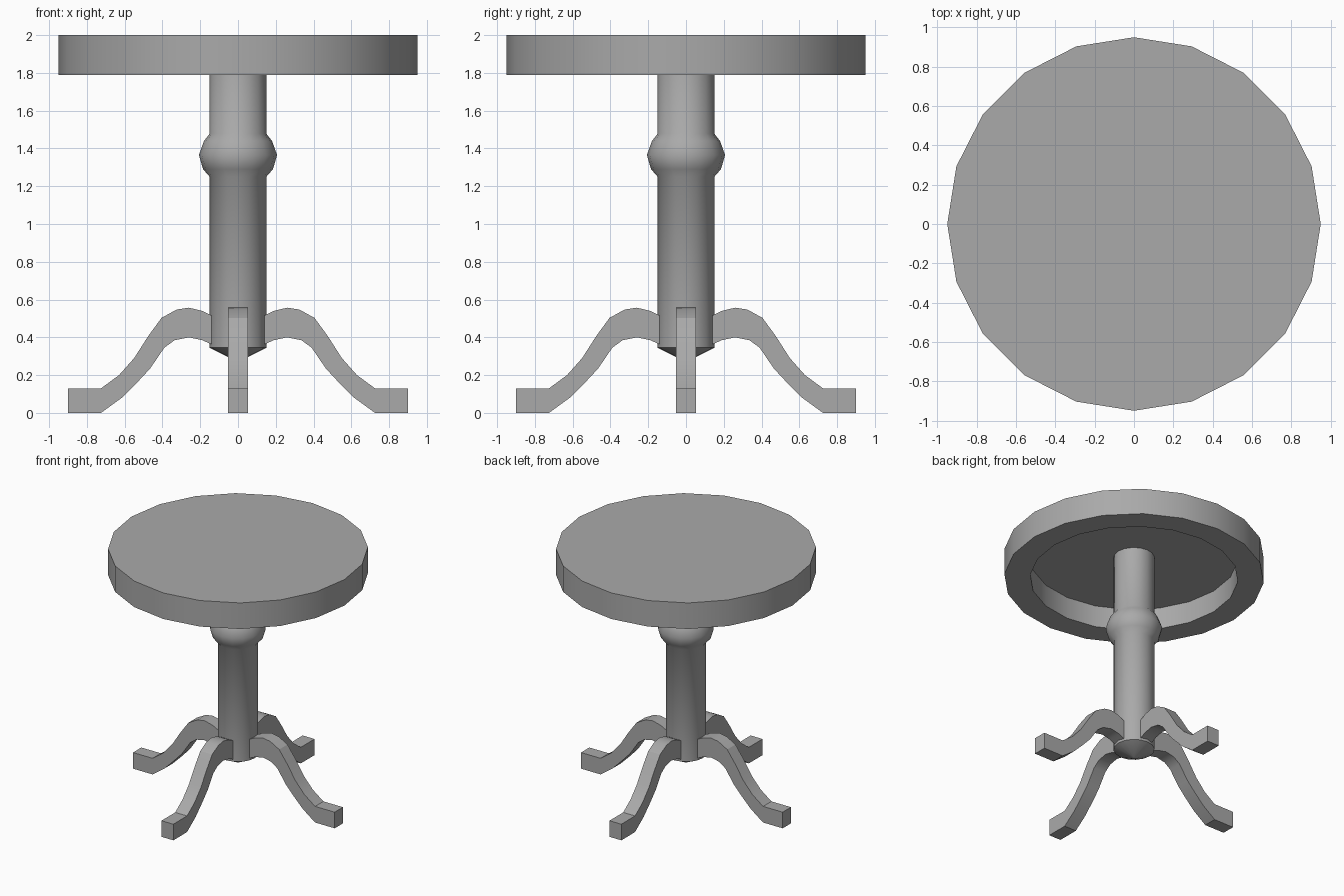
import bpy
import bmesh
from math import pi, cos, sin, radians
from mathutils import Matrix

cube = bpy.data.objects.get("Cube")
if cube:
    bpy.data.objects.remove(cube)

grey = bpy.data.materials.new("plain grey")
grey.use_nodes = True
colour = (0.4, 0.4, 0.4, 1)
grey.diffuse_color = colour
grey.node_tree.nodes["Principled BSDF"].inputs["Base Color"].default_value = colour


def finish(bm, name, smooth_angle=None):
    bmesh.ops.recalc_face_normals(bm, faces=bm.faces[:])
    mesh = bpy.data.meshes.new(name)
    bm.to_mesh(mesh)
    bm.free()
    mesh.materials.append(grey)
    obj = bpy.data.objects.new(name, mesh)
    bpy.context.collection.objects.link(obj)
    if smooth_angle:
        bpy.ops.object.select_all(action="DESELECT")
        obj.select_set(True)
        bpy.context.view_layer.objects.active = obj
        bpy.ops.object.shade_smooth_by_angle(angle=radians(smooth_angle))
    return obj


def lathe(name, profile, sides, smooth_angle):
    """Turn a (radius, height) profile round z, capping both ends."""
    bm = bmesh.new()
    rings = [[bm.verts.new((r * cos(2 * pi * i / sides), r * sin(2 * pi * i / sides), z))
              for i in range(sides)] for r, z in profile]
    for low, high in zip(rings, rings[1:]):
        for i in range(sides):
            j = (i + 1) % sides
            bm.faces.new((low[i], low[j], high[j], high[i]))
    bm.faces.new(rings[0])
    bm.faces.new(rings[-1])
    return finish(bm, name, smooth_angle)


# Round top, hollowed underneath to leave a thick rim
lathe("table_top", [(0.76, 1.965), (0.76, 1.79), (0.95, 1.79), (0.95, 2.0)], 20, 30)

# Turned column with a bulging collar and a shallow pointed base
lathe("column", [(0.01, 0.275), (0.15, 0.345), (0.15, 1.25), (0.185, 1.29), (0.207, 1.365),
                 (0.18, 1.44), (0.15, 1.478), (0.15, 1.97)], 16, 50)

# Curved legs: upper and lower outlines as (distance from centre, height)
upper = [(0.11, 0.50), (0.19, 0.54), (0.26, 0.557), (0.325, 0.547), (0.405, 0.503),
         (0.475, 0.407), (0.55, 0.29), (0.63, 0.20), (0.725, 0.13), (0.90, 0.13)]
lower = [(0.11, 0.35), (0.19, 0.385), (0.26, 0.40), (0.335, 0.385), (0.39, 0.345),
         (0.465, 0.235), (0.53, 0.165), (0.615, 0.08), (0.725, 0.0), (0.90, 0.0)]
half = 0.053

for turn, name in enumerate(("left_leg", "back_leg", "right_leg", "front_leg")):
    bm = bmesh.new()
    loops = [[bm.verts.new(p) for p in ((ux, -half, uz), (ux, half, uz),
                                        (lx, half, lz), (lx, -half, lz))]
             for (ux, uz), (lx, lz) in zip(upper, lower)]
    for a, b in zip(loops, loops[1:]):
        for i in range(4):
            j = (i + 1) % 4
            bm.faces.new((a[i], a[j], b[j], b[i]))
    bm.faces.new(loops[0])
    bm.faces.new(loops[-1])
    bm.transform(Matrix.Rotation(turn * pi / 2, 4, "Z"))
    finish(bm, name, 25)
